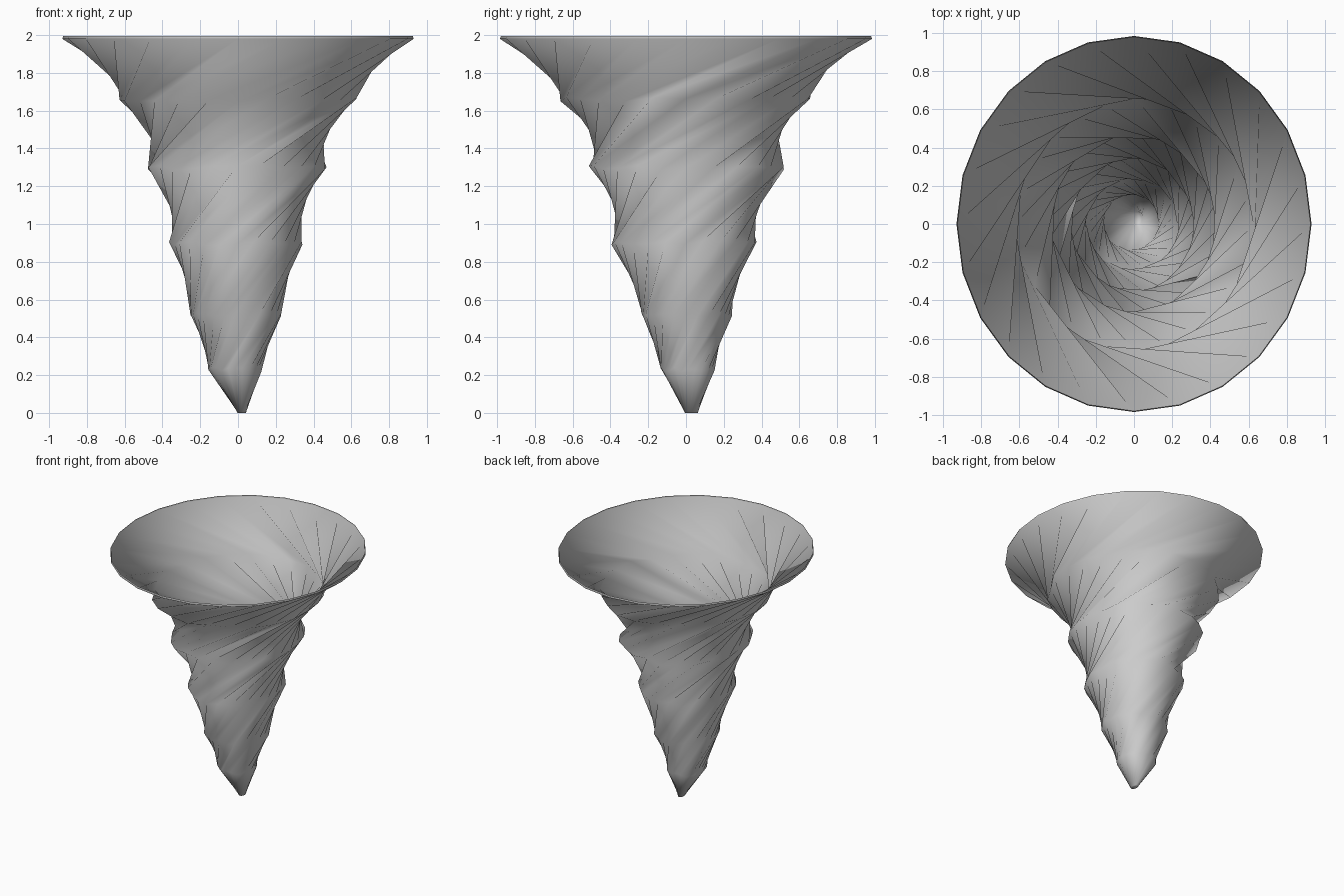
import bpy, bmesh, math, random

if "Cube" in bpy.data.objects:
    bpy.data.objects.remove(bpy.data.objects["Cube"])

random.seed(4)
SIDES = 24
STEP = 2 * math.pi / SIDES

# z, x radius, y radius, centre x, centre y, twist from the ring below (in sides)
RINGS = [
    (0.00, 0.022, 0.034, 0.02, 0.028, 0),
    (0.23, 0.145, 0.145, -0.015, 0.01, 2),
    (0.52, 0.243, 0.24, -0.01, 0.0, 3),
    (0.90, 0.348, 0.378, -0.007, -0.008, 3),
    (1.30, 0.475, 0.522, -0.005, 0.005, 4),
    (1.66, 0.625, 0.655, 0.008, -0.005, 4),
    (1.98, 0.93, 0.985, 0.0, 0.0, 3),
    (1.995, 0.925, 0.98, 0.0, 0.0, 0),
]

bm = bmesh.new()


def add_ring(z, rx, ry, cx, cy, jitter):
    ring = []
    for i in range(SIDES):
        k = 1 + random.uniform(-jitter, jitter)
        a = i * STEP
        ring.append(bm.verts.new((cx + rx * k * math.cos(a),
                                  cy + ry * k * math.sin(a),
                                  z + random.uniform(-jitter, jitter) * 0.4)))
    return ring


# Twisted funnel wall: each ring joins the one below with a rotational offset
below = None
for n, (z, rx, ry, cx, cy, twist) in enumerate(RINGS):
    ring = add_ring(z, rx, ry, cx, cy, 0.03 if 0 < n < 6 else 0.0)
    if below is None:
        bm.faces.new(ring[::-1])      # closed tip
    else:
        for i in range(SIDES):
            a, b = below[i], below[(i + 1) % SIDES]
            c, d = ring[(i + 1 + twist) % SIDES], ring[(i + twist) % SIDES]
            bm.faces.new((a, b, c))
            bm.faces.new((a, c, d))
    below = ring

mesh = bpy.data.meshes.new("whirlwind_funnel")
bm.to_mesh(mesh)
bm.free()
for p in mesh.polygons:
    p.use_smooth = True
funnel = bpy.data.objects.new("whirlwind_funnel", mesh)
bpy.context.collection.objects.link(funnel)
